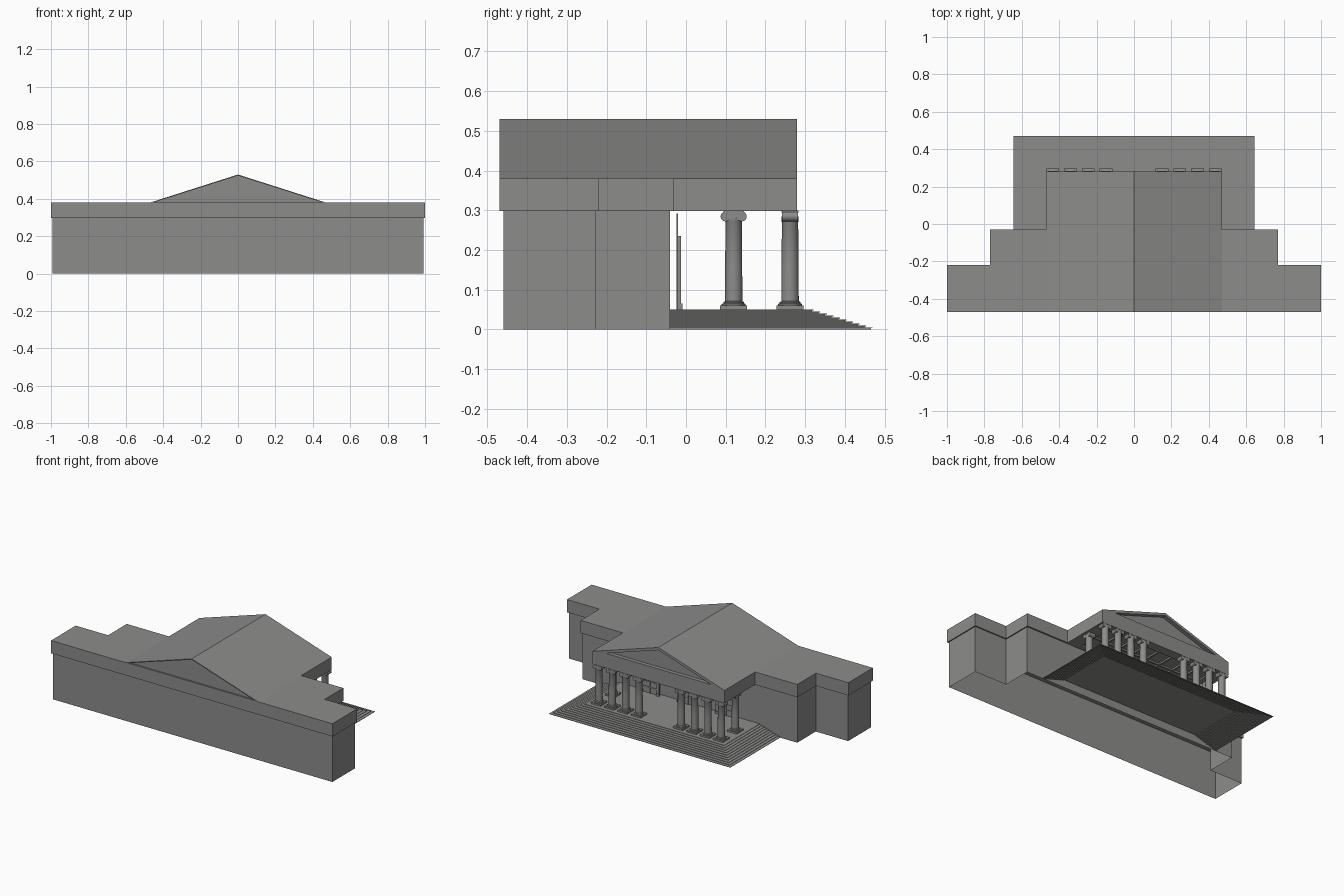
import bpy, bmesh, math
from mathutils import Matrix

if "Cube" in bpy.data.objects:
    bpy.data.objects.remove(bpy.data.objects["Cube"])

stone = bpy.data.materials.new("grey stone")
stone.diffuse_color = (0.265, 0.265, 0.26, 1)
stone.use_nodes = True
stone.node_tree.nodes["Principled BSDF"].inputs["Base Color"].default_value = stone.diffuse_color


def finish(name, bm, smooth=False):
    bmesh.ops.recalc_face_normals(bm, faces=bm.faces)
    me = bpy.data.meshes.new(name)
    bm.to_mesh(me)
    bm.free()
    me.materials.append(stone)
    ob = bpy.data.objects.new(name, me)
    bpy.context.collection.objects.link(ob)
    if smooth:
        bpy.context.view_layer.objects.active = ob
        ob.select_set(True)
        bpy.ops.object.shade_smooth_by_angle(angle=math.radians(35))
        ob.select_set(False)
    return ob


def box(bm, x0, x1, y0, y1, z0, z1):
    m = Matrix.Translation(((x0 + x1) / 2, (y0 + y1) / 2, (z0 + z1) / 2)) @ \
        Matrix.Diagonal((x1 - x0, y1 - y0, z1 - z0, 1))
    bmesh.ops.create_cube(bm, size=1, matrix=m)


def mirrored(half):
    return half + [(-x, y) for x, y in reversed(half)]


def bridge(bm, p, q):
    n = len(p)
    for i in range(n):
        j = (i + 1) % n
        bm.faces.new((p[i], p[j], q[j], q[i]))


def prism(bm, outline, z0, z1, caps=True):
    lo = [bm.verts.new((x, y, z0)) for x, y in outline]
    hi = [bm.verts.new((x, y, z1)) for x, y in outline]
    bridge(bm, lo, hi)
    if caps:
        bm.faces.new(lo[::-1])
        bm.faces.new(hi)


# walls: stepped plan, open underneath
bm = bmesh.new()
prism(bm, mirrored([(0.993, -0.46), (0.993, -0.228), (0.763, -0.228), (0.763, -0.04)]),
      0, 0.298, False)
finish("walls", bm)

# entablature: same plan, carried forward over the porch, with ceiling coffers
bm = bmesh.new()
prism(bm, mirrored([(1, -0.47), (1, -0.22), (0.77, -0.22), (0.77, -0.03),
                    (0.47, -0.03), (0.47, 0.28)]), 0.298, 0.38)
entablature = finish("entablature", bm)
bm = bmesh.new()
for i in range(8):
    for j in range(2):
        x, y = -0.385 + i * 0.0975, -0.01 + j * 0.12
        box(bm, x, x + 0.0875, y, y + 0.11, 0.28, 0.308)
cutter = finish("coffer_cutter", bm)
cutter.hide_render = True
cutter.hide_viewport = True
cut = entablature.modifiers.new("coffers", 'BOOLEAN')
cut.operation = 'DIFFERENCE'
cut.solver = 'EXACT'
cut.object = cutter

# gabled roof with a recessed pediment at each end
bm = bmesh.new()


def triangle(w, z0, z1, y):
    return [bm.verts.new(p) for p in ((-w, y, z0), (w, y, z0), (0, y, z1))]


ends = []
for y, w, z0, z1, depth in ((-0.47, 0.45, 0.3815, 0.524, 0.01), (0.28, 0.375, 0.392, 0.513, -0.025)):
    outer = triangle(0.47, 0.38, 0.53, y)
    rim = triangle(w, z0, z1, y)
    back = triangle(w, z0, z1, y + depth)
    bridge(bm, outer, rim)
    bridge(bm, rim, back)
    bm.faces.new(back)
    ends.append(outer)
bridge(bm, *ends)
finish("gable_roof", bm)

# stairs on three sides with overhanging treads, open underneath
bm = bmesh.new()
N = 10
prof = []
for i in range(N):
    d, z = i * 0.0165, i * 0.05 / N
    prof += [(d + 0.004, z), (d + 0.004, z + 0.003), (d, z + 0.003), (d, z + 0.005)]
rings = []
for d, z in prof:
    rings.append([bm.verts.new(p) for p in ((0.645 - d, -0.04, z), (0.645 - d, 0.47 - d, z),
                                            (d - 0.645, 0.47 - d, z), (d - 0.645, -0.04, z))])
for r, s in zip(rings, rings[1:]):
    for i in range(3):
        bm.faces.new((r[i], r[i + 1], s[i + 1], s[i]))
bm.faces.new(rings[-1])
finish("stairs", bm)


# scroll-capital column
def column(name, cx, cy, turn):
    bm = bmesh.new()
    box(bm, -0.034, 0.034, -0.034, 0.034, 0.05, 0.06)
    sides = 24
    profile = [(0.030, 0.06), (0.030, 0.064), (0.026, 0.066), (0.026, 0.069),
               (0.022, 0.071), (0.0215, 0.16), (0.0205, 0.27), (0.0215, 0.272), (0.0215, 0.284)]
    loops = [[bm.verts.new((r * math.cos(2 * math.pi * k / sides),
                            r * math.sin(2 * math.pi * k / sides), z)) for k in range(sides)]
             for r, z in profile]
    for p, q in zip(loops, loops[1:]):
        bridge(bm, p, q)
    # scrolls and top block
    for sx in (-1, 1):
        bmesh.ops.create_cone(bm, cap_ends=True, segments=16, radius1=0.0125, radius2=0.0125,
                              depth=0.04, matrix=Matrix.Translation((sx * 0.0205, 0, 0.2845)) @
                              Matrix.Rotation(math.pi / 2, 4, 'X'))
    box(bm, -0.022, 0.022, -0.019, 0.019, 0.281, 0.295)
    box(bm, -0.026, 0.026, -0.021, 0.021, 0.294, 0.299)
    bmesh.ops.transform(bm, matrix=Matrix.Translation((cx, cy, 0)) @
                        Matrix.Rotation(turn, 4, 'Z'), verts=bm.verts)
    finish(name, bm, True)


for s in (-1, 1):
    for x in (0.15, 0.245, 0.34, 0.435):
        column("front_column", s * x, 0.262, 0)
    column("side_column", s * 0.435, 0.12, math.pi / 2)

# tall glazed panels and framed doors on the porch wall
bm = bmesh.new()
for cx in (-0.27, 0, 0.27):
    w = 0.06
    box(bm, cx - w, cx + w, -0.024, -0.02, 0.05, 0.292)
    for s in (-1, 1):
        e = cx + s * w
        box(bm, e - 0.008, e + 0.008, -0.022, -0.013, 0.05, 0.235)
        box(bm, e - 0.01, e + 0.01, -0.022, -0.009, 0.05, 0.065)
    box(bm, cx - w - 0.008, cx + w + 0.008, -0.022, -0.013, 0.222, 0.235)
    box(bm, cx - 0.003, cx + 0.003, -0.022, -0.016, 0.05, 0.222)
    for i in range(1, 5):
        z = 0.05 + i * 0.035
        box(bm, cx - w, cx + w, -0.022, -0.017, z, z + 0.004)
finish("doors", bm)
